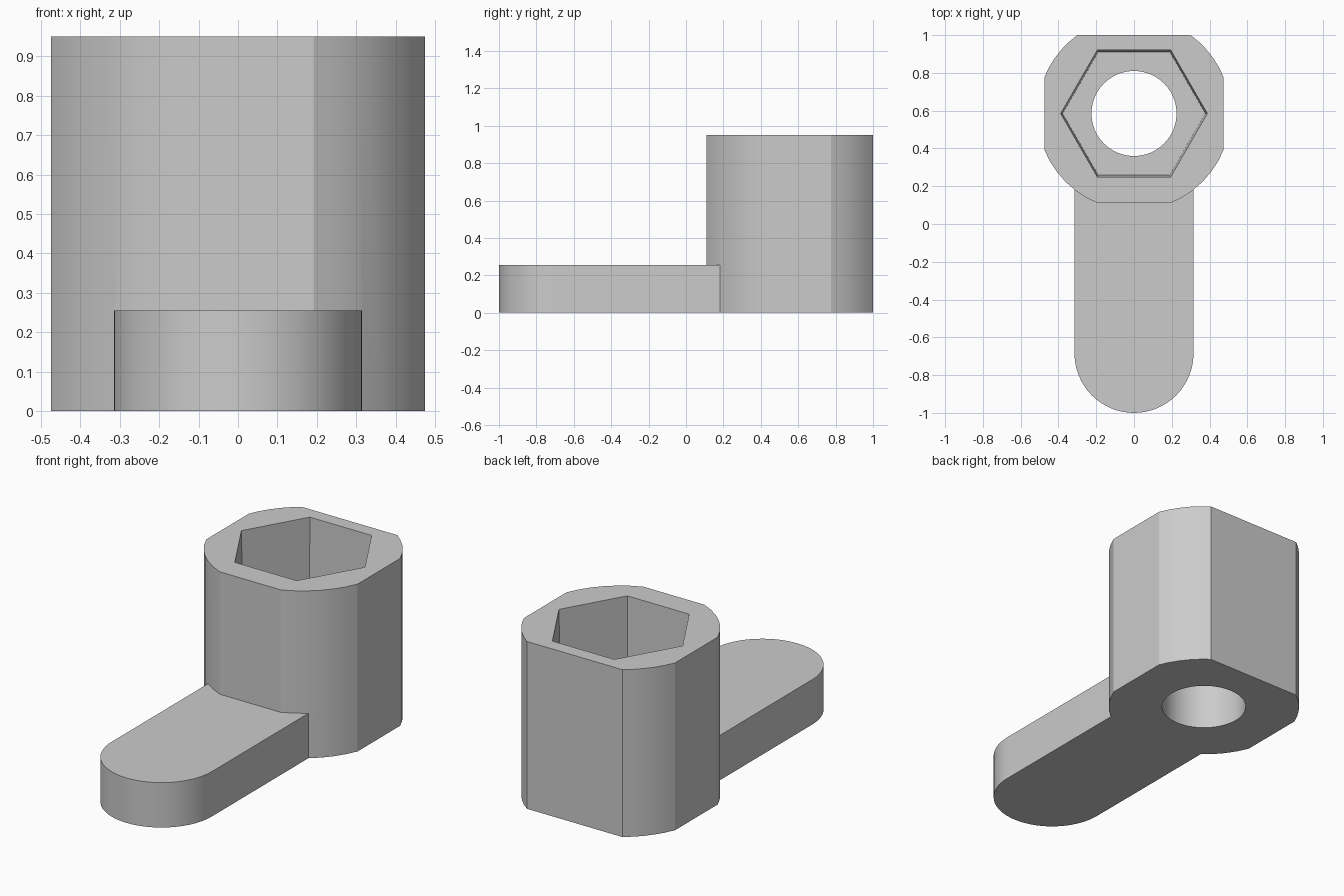
import bpy, bmesh
from math import sin, cos, tau, asin, acos, radians

cube = bpy.data.objects.get("Cube")
if cube:
    bpy.data.objects.remove(cube)

CY = 0.585        # socket axis
HEIGHT = 0.95
ARM_H = 0.255
FLOOR = 0.3       # bottom of the hexagonal pocket

grey = bpy.data.materials.new("light grey")
grey.use_nodes = True
grey.diffuse_color = (0.6, 0.6, 0.6, 1)
grey.node_tree.nodes["Principled BSDF"].inputs["Base Color"].default_value = (0.6, 0.6, 0.6, 1)


def arc(cy, r, start, end, steps):
    """Points on an arc around (0, cy), both ends included."""
    angles = [start + (end - start) * i / steps for i in range(steps + 1)]
    return [(r * cos(a), cy + r * sin(a)) for a in angles]


def loft(name, low, high, z0, z1):
    """Closed solid between two matching outlines."""
    bm = bmesh.new()
    a = [bm.verts.new((x, y, z0)) for x, y in low]
    b = [bm.verts.new((x, y, z1)) for x, y in high]
    bm.faces.new(a[::-1])
    bm.faces.new(b)
    n = len(a)
    for i in range(n):
        j = (i + 1) % n
        bm.faces.new((a[i], a[j], b[j], b[i]))
    mesh = bpy.data.meshes.new(name)
    bm.to_mesh(mesh)
    bm.free()
    mesh.materials.append(grey)
    obj = bpy.data.objects.new(name, mesh)
    bpy.context.collection.objects.link(obj)
    return obj


def combine(target, tool, operation):
    """Apply a boolean and remove the tool."""
    mod = target.modifiers.new(operation.lower(), 'BOOLEAN')
    mod.object, mod.operation, mod.solver = tool, operation, 'EXACT'
    bpy.ops.object.select_all(action='DESELECT')
    bpy.context.view_layer.objects.active = target
    target.select_set(True)
    bpy.ops.object.modifier_apply(modifier=mod.name)
    bpy.data.objects.remove(tool)


# Socket body: round column with four flats
R = 0.512
side = acos(0.475 / R)
back = asin(0.415 / R)
front = asin(0.475 / R)
right_half = arc(CY, R, -front, -side, 6) + arc(CY, R, side, back, 5)
outline = right_half + [(-x, y) for x, y in reversed(right_half)]
body = loft("socket_lever", outline, outline, 0, HEIGHT)

# Lever arm with a rounded end, joined to the socket
r = 0.315
arm_outline = arc(-1 + r, r, tau / 2, tau, 32) + [(r, 0.3), (-r, 0.3)]
combine(body, loft("lever_arm", arm_outline, arm_outline, 0, ARM_H), 'UNION')

# Slightly tapered hexagonal pocket
hexagon = [arc(CY, s, 0, tau, 6)[:-1] for s in (0.377, 0.388)]
combine(body, loft("hex_pocket", *hexagon, FLOOR, HEIGHT + 0.001), 'DIFFERENCE')

# Round bore through the base
circle = arc(CY, 0.225, 0, tau, 64)[:-1]
combine(body, loft("round_bore", circle, circle, -0.1, FLOOR + 0.1), 'DIFFERENCE')

bpy.ops.object.shade_smooth_by_angle(angle=radians(15))
